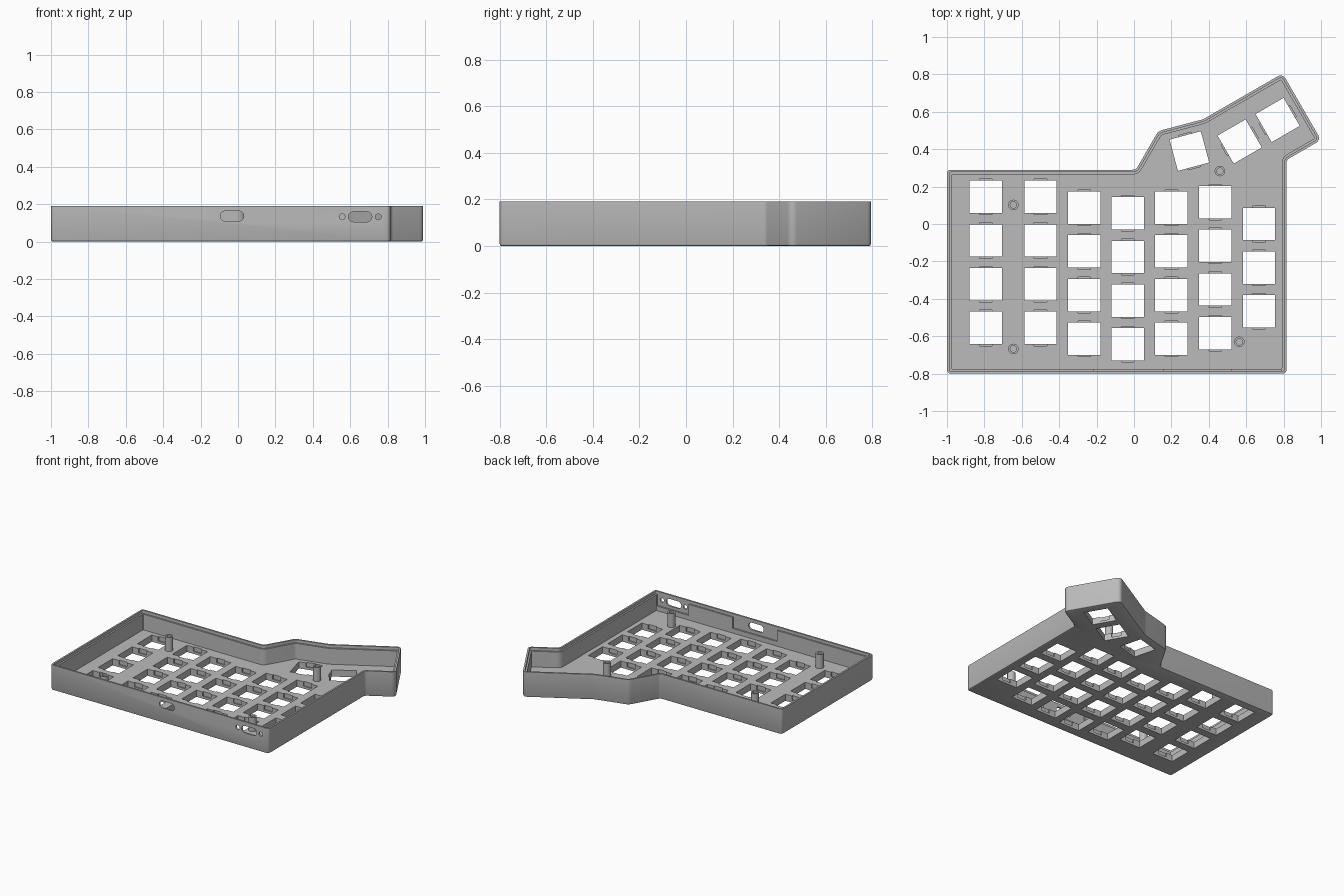
import bpy, bmesh, math
from mathutils import Vector, Matrix

if "Cube" in bpy.data.objects:
    bpy.data.objects.remove(bpy.data.objects["Cube"])

grey = bpy.data.materials.new("grey plastic")
grey.diffuse_color = (0.5, 0.5, 0.5, 1)
grey.use_nodes = True
grey.node_tree.nodes["Principled BSDF"].inputs["Base Color"].default_value = grey.diffuse_color

H, FLOOR, WALL, LIP = 0.19, 0.05, 0.025, 0.013
# outline corners, anticlockwise, with corner radius
OUTLINE = [(-1, -.8, .02), (.815, -.8, .02), (.815, .342, .03), (1, .449, .03),
           (.795, .805, .03), (.37, .56, .06), (.13, .497, .05), (.01, .29, .03), (-1, .29, .02)]


def ring(inset, seg=5):
    """Outline moved inward by inset, with filleted corners."""
    pts = [Vector(p[:2]) for p in OUTLINE]
    n, corners, out = len(pts), [], []
    for i in range(n):
        a = (pts[i] - pts[i - 1]).normalized()
        b = (pts[(i + 1) % n] - pts[i]).normalized()
        na, nb = Vector((-a.y, a.x)), Vector((-b.y, b.x))
        corners.append((pts[i] + (na + nb) * inset / (1 + na.dot(nb)), a, b, na, nb))
    for (p, a, b, na, nb), (_, _, r0) in zip(corners, OUTLINE):
        turn = math.atan2(a.x * b.y - a.y * b.x, a.dot(b))
        s = 1 if turn > 0 else -1
        r = max(r0 - s * inset, .005)
        c = p - a * r * math.tan(abs(turn) / 2) + na * s * r
        start = -na * s * r
        for k in range(seg + 1):
            t = turn * k / seg
            out.append(c + Matrix.Rotation(t, 2) @ start)
    return out


def make_object(name, bm):
    bmesh.ops.recalc_face_normals(bm, faces=bm.faces)
    me = bpy.data.meshes.new(name)
    bm.to_mesh(me)
    bm.free()
    me.materials.append(grey)
    ob = bpy.data.objects.new(name, me)
    bpy.context.collection.objects.link(ob)
    return ob


def loft(bm, rings, closed=False):
    """Skin a list of equal rings, capping both ends unless closed."""
    loops = [[bm.verts.new(v) for v in r] for r in rings]
    n = len(loops[0])
    for l0, l1 in zip(loops, loops[1:] + (loops[:1] if closed else [])):
        for i in range(n):
            j = (i + 1) % n
            bm.faces.new((l0[i], l0[j], l1[j], l1[i]))
    if not closed:
        bm.faces.new(loops[0][::-1])
        bm.faces.new(loops[-1])


def box(bm, lo, hi, m=Matrix()):
    c = (Vector(lo) + Vector(hi)) / 2
    d = Vector(hi) - Vector(lo)
    bmesh.ops.create_cube(bm, size=1, matrix=m @ Matrix.Translation(c) @ Matrix.Diagonal((*d, 1)))


def slot(bm, x0, x1, z, r, seg=8):
    """Round-ended opening through the front wall."""
    pts = [(x1 - r + r * math.sin(math.pi * k / seg), z + r * math.cos(math.pi * k / seg))
           for k in range(seg + 1)]
    pts += [(x0 + r - r * math.sin(math.pi * k / seg), z - r * math.cos(math.pi * k / seg))
            for k in range(seg + 1)]
    if x1 - x0 <= 2 * r + 1e-6:
        pts = pts[:seg] + pts[seg + 1:-1]
    loft(bm, [[(x, y, w) for x, w in pts] for y in (-.85, -.74)])


# tray: chamfered base, walls, stepped rim and inner floor
bm = bmesh.new()
steps = [(.01, 0), (.003, .003), (0, .01), (0, H), (LIP, H), (LIP, H - .022),
         (WALL, H - .022), (WALL, FLOOR)]
loft(bm, [[(p.x, p.y, z) for p in ring(i)] for i, z in steps])
tray = make_object("tray", bm)

# key positions: column x, top key y, number of keys; then the angled thumb keys
P = .2335
keys = [(x, y - P * k, 0) for x, y, n in [
    (-.792, .145, 4), (-.5, .145, 4), (-.266, .087, 4), (-.033, .057, 4),
    (.2, .087, 4), (.435, .117, 4), (.668, 0, 3)] for k in range(n)]
keys += [(.296, .39, 15), (.565, .441, 120), (.768, .556, 120)]

# openings: key holes and front wall ports; recesses: clip notches and port pockets
holes, recesses = bmesh.new(), bmesh.new()
h = .0865
for x, y, a in keys:
    m = Matrix.Translation((x, y, 0)) @ Matrix.Rotation(math.radians(a), 4, 'Z')
    box(holes, (-h, -h, -.05), (h, h, FLOOR + .03), m)
    box(recesses, (-.034, -h - .009, .018), (.034, h + .009, FLOOR + .02), m)
slot(holes, -.095, .031, .137, .027)
slot(holes, .59, .716, .133, .027)
slot(holes, .541, .573, .133, .016)
slot(holes, .734, .766, .133, .016)
box(recesses, (-.215, -.787, .085), (.155, -.76, .18))
box(recesses, (.52, -.787, .085), (.787, -.76, .18))

for name, cut in (("recess_cutter", recesses), ("hole_cutter", holes)):
    cutter = make_object(name, cut)
    cutter.hide_render = True
    mod = tray.modifiers.new(name, 'BOOLEAN')
    mod.operation, mod.solver, mod.object = 'DIFFERENCE', 'EXACT', cutter
    bpy.context.view_layer.objects.active = tray
    bpy.ops.object.modifier_apply(modifier=mod.name)
    bpy.data.objects.remove(cutter)

# hollow screw posts
posts = []
for i, (x, y) in enumerate([(-.645, .102), (-.645, -.668), (.459, .283), (.563, -.63)]):
    bm = bmesh.new()
    prof = [(.028, FLOOR - .005), (.028, .155), (.017, .155), (.017, FLOOR + .005)]
    loft(bm, [[(x + r * math.cos(math.tau * k / 24), y + r * math.sin(math.tau * k / 24), z)
               for k in range(24)] for r, z in prof])
    posts.append(make_object("screw_post_%d" % (i + 1), bm))

# smooth the rounded corners, keep edges sharp
for ob in [tray] + posts:
    bpy.ops.object.select_all(action='DESELECT')
    ob.select_set(True)
    bpy.context.view_layer.objects.active = ob
    bpy.ops.object.shade_smooth_by_angle(angle=math.radians(30))
